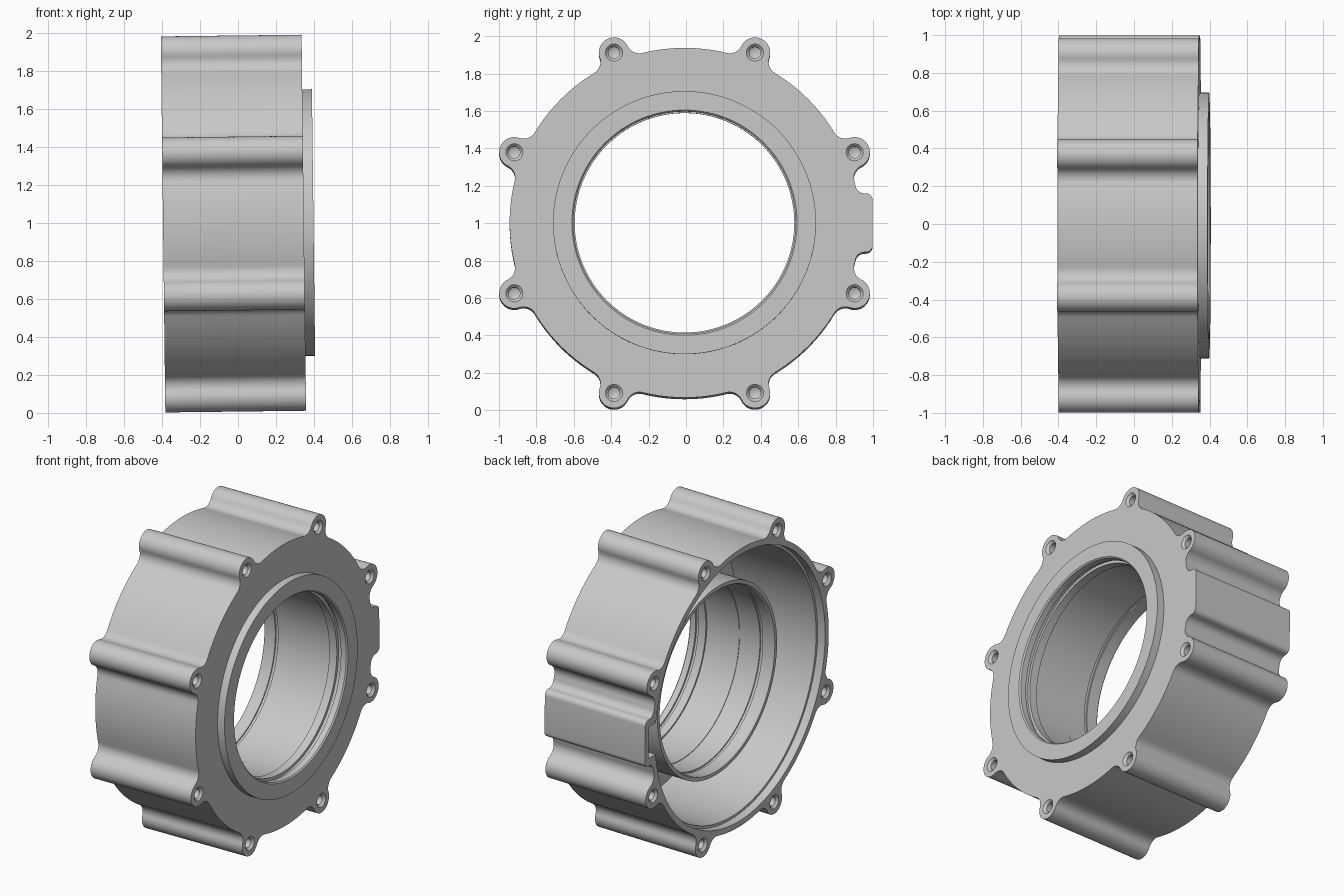
import bpy, bmesh
from math import sin, cos, pi, acos, atan2, radians
from mathutils import Matrix, Vector

cube = bpy.data.objects.get("Cube")
if cube:
    bpy.data.objects.remove(cube)

metal = bpy.data.materials.new("light grey metal")
metal.use_nodes = True
metal.diffuse_color = (0.58, 0.58, 0.58, 1)
metal.node_tree.nodes["Principled BSDF"].inputs["Base Color"].default_value = (0.58, 0.58, 0.58, 1)

# Main dimensions; the housing axis runs along x
BACK, FACE, BOSS = -0.395, 0.347, 0.398
BODY_R, LUG_R, LUG_D, FILLET = 0.935, 0.081, 0.985, 0.07
LUGS = [radians(22.5 + 45 * k) for k in range(8)]
PLACE = Matrix.Translation((0, -0.008, 0.998)) @ Matrix.Rotation(-0.012, 4, 'Y')


def make(name, bm):
    bmesh.ops.remove_doubles(bm, verts=bm.verts, dist=1e-5)
    bmesh.ops.recalc_face_normals(bm, faces=bm.faces)
    mesh = bpy.data.meshes.new(name)
    bm.to_mesh(mesh)
    bm.free()
    mesh.materials.append(metal)
    obj = bpy.data.objects.new(name, mesh)
    bpy.context.collection.objects.link(obj)
    return obj


def lathe(name, profile, steps, closed=True, y=0, z=0):
    """Revolve (x, radius) points around an axis parallel to x."""
    bm = bmesh.new()
    vs = [bm.verts.new((x, r, 0)) for x, r in profile]
    n = len(vs)
    edges = [bm.edges.new((vs[i], vs[(i + 1) % n])) for i in range(n if closed else n - 1)]
    bmesh.ops.spin(bm, geom=vs + edges, cent=(0, 0, 0), axis=(1, 0, 0),
                   angle=2 * pi, steps=steps, use_merge=True)
    bmesh.ops.translate(bm, verts=bm.verts, vec=(0, y, z))
    return make(name, bm)


def arc(c, r, a0, a1, n):
    return [Vector((c[0] + r * cos(a0 + (a1 - a0) * i / n),
                    c[1] + r * sin(a0 + (a1 - a0) * i / n))) for i in range(n + 1)]


def polar(r, a):
    return Vector((r * cos(a), r * sin(a)))


def lug_outline(a):
    """Fillet, round lug, fillet, centred on angle a."""
    big, small = BODY_R + FILLET, LUG_R + FILLET
    da = acos((LUG_D ** 2 + big ** 2 - small ** 2) / (2 * LUG_D * big))
    f, lug = polar(big, da), Vector((LUG_D, 0))
    to_lug = lug - f
    start, end = pi + da, atan2(to_lug.y, to_lug.x) % (2 * pi)
    t = end - pi
    upper = arc(f, FILLET, end, start, 8)
    lower = [Vector((p.x, -p.y)) for p in reversed(upper)]
    pts = lower + arc(lug, LUG_R, -t, t, 20)[1:-1] + upper
    return [Matrix.Rotation(a, 2) @ p for p in pts], da


def tab_outline():
    """Rounded rectangular rib on the +y side."""
    foot, h, out, r = 0.05, 0.157, 1.005, 0.035
    fz = h + foot
    fy = ((BODY_R + foot) ** 2 - fz ** 2) ** 0.5
    upper = arc((out - r, h - r), r, 0, pi / 2, 6)
    upper += arc((fy, fz), foot, 1.5 * pi, pi + atan2(fz, fy), 6)
    lower = [Vector((p.x, -p.y)) for p in reversed(upper)]
    return lower + upper, atan2(fz, fy)


# Outer outline, walked once around the axis
outline = []
features = [(0, *tab_outline())] + [(a, *lug_outline(a)) for a in LUGS]
for i, (a, pts, half) in enumerate(features):
    nxt, _, nhalf = features[(i + 1) % len(features)]
    end = nxt if nxt > a else nxt + 2 * pi
    outline += pts + arc((0, 0), BODY_R, a + half, end - nhalf, 14)[1:-1]

# Housing body: extruded outline
bm = bmesh.new()
face = bm.faces.new([bm.verts.new((BACK, p.x, p.y)) for p in outline])
ext = bmesh.ops.extrude_face_region(bm, geom=[face], use_keep_orig=True)
bmesh.ops.translate(bm, vec=(FACE - BACK, 0, 0),
                    verts=[g for g in ext["geom"] if isinstance(g, bmesh.types.BMVert)])
body = make("housing_body", bm)

# Cutters: stepped cavity, tab pocket, countersunk blind holes
cutters = [lathe("cavity_cutter", [(-0.6, 0), (-0.6, 0.897), (-0.34, 0.897), (-0.34, 0.88),
                                   (0.245, 0.88), (0.245, 0.62), (0.6, 0.62), (0.6, 0)],
                 128, closed=False)]
bm = bmesh.new()
bmesh.ops.create_cube(bm, size=1, matrix=Matrix.Translation((-0.3, 0.885, 0))
                      @ Matrix.Diagonal((0.6, 0.16, 0.21, 1)))
cutters.append(make("pocket_cutter", bm))
for a in LUGS:
    p = polar(LUG_D, a)
    for x, s in ((FACE, 1), (BACK, -1)):
        prof = [(x + s * d, r) for d, r in ((0.02, 0), (0.02, 0.046), (0, 0.046),
                                            (-0.015, 0.031), (-0.12, 0.031), (-0.135, 0))]
        cutters.append(lathe("hole_cutter", prof, 20, closed=False, y=p.x, z=p.y))

bpy.context.view_layer.objects.active = body
for c in cutters:
    mod = body.modifiers.new("cut", 'BOOLEAN')
    mod.operation, mod.solver, mod.object = 'DIFFERENCE', 'EXACT', c
    bpy.ops.object.modifier_apply(modifier=mod.name)
    bpy.data.objects.remove(c)

# Bearing hub: raised boss on the face and grooved sleeve inside the cavity
hub = lathe("bearing_hub", [
    (-0.225, 0.632), (0.30, 0.632), (0.30, 0.64), (FACE, 0.64), (FACE, 0.703), (BOSS, 0.703),
    (BOSS, 0.602), (0.39, 0.594), (0.35, 0.594), (0.35, 0.606), (0.325, 0.606),
    (0.325, 0.587), (0.27, 0.587), (0.27, 0.598), (0.03, 0.598), (0.03, 0.602),
    (-0.12, 0.602), (-0.12, 0.61), (-0.14, 0.61), (-0.14, 0.602), (-0.215, 0.602),
    (-0.225, 0.608)], 128)

# Place and shade
for obj in (body, hub):
    obj.data.transform(PLACE)
    bpy.ops.object.select_all(action='DESELECT')
    obj.select_set(True)
    bpy.context.view_layer.objects.active = obj
    bpy.ops.object.shade_smooth_by_angle(angle=radians(30))
